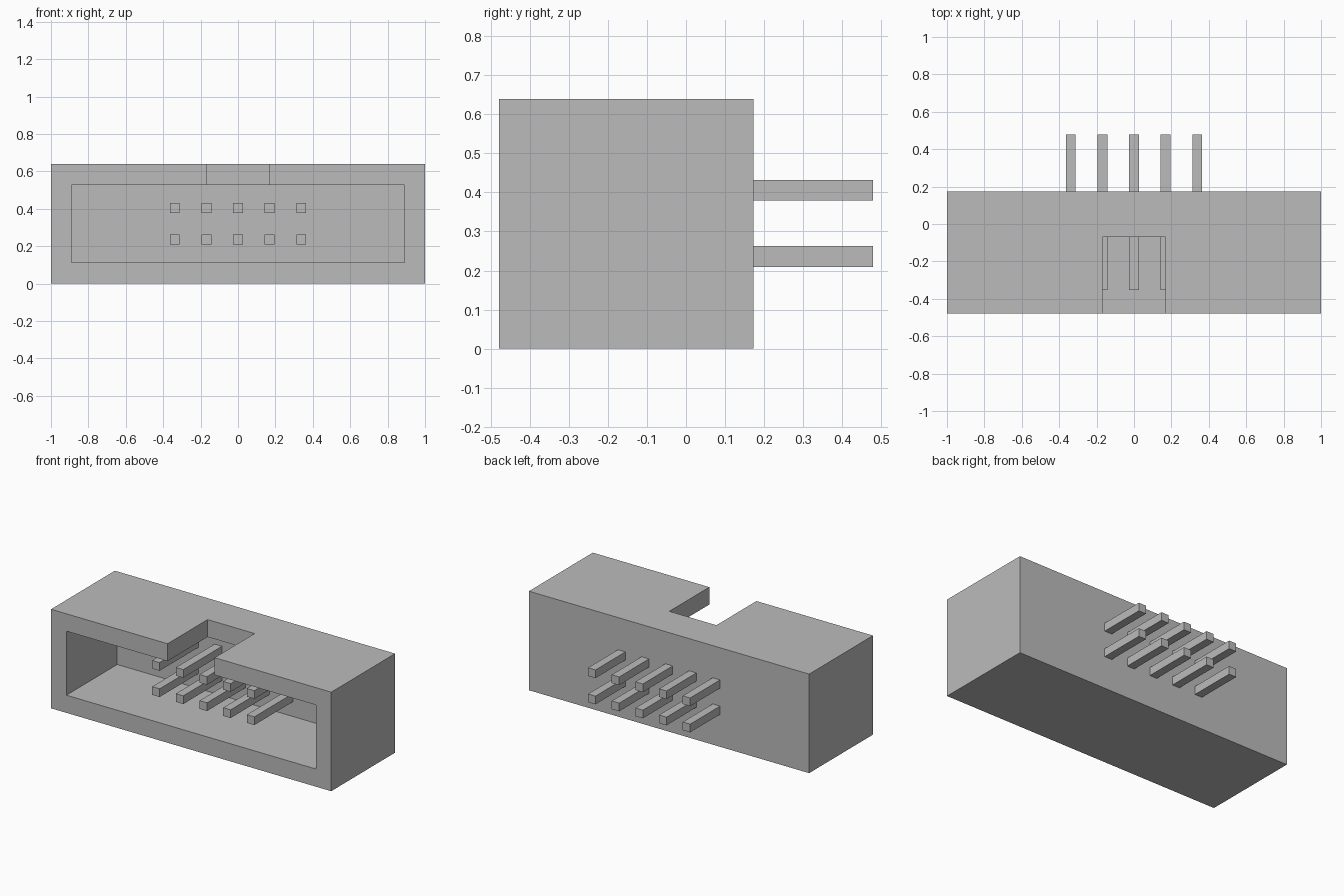
import bpy

if "Cube" in bpy.data.objects:
    bpy.data.objects.remove(bpy.data.objects["Cube"], do_unlink=True)

# Single grey material
grey = bpy.data.materials.new("grey")
grey.use_nodes = True
colour = (0.5, 0.5, 0.5, 1)
grey.diffuse_color = colour
grey.node_tree.nodes["Principled BSDF"].inputs["Base Color"].default_value = colour


def box(name, low, high):
    """Axis-aligned box between two opposite corners."""
    centre = [(a + b) / 2 for a, b in zip(low, high)]
    bpy.ops.mesh.primitive_cube_add(size=1, location=centre)
    obj = bpy.context.object
    obj.name = name
    obj.scale = [b - a for a, b in zip(low, high)]
    bpy.ops.object.transform_apply(location=False, rotation=False, scale=True)
    obj.data.materials.append(grey)
    return obj


def cut(target, cutter):
    """Subtract the cutter from the target and remove it."""
    cutter.hide_render = True
    mod = target.modifiers.new("cut", "BOOLEAN")
    mod.operation = "DIFFERENCE"
    mod.solver = "EXACT"
    mod.object = cutter
    bpy.context.view_layer.objects.active = target
    bpy.ops.object.modifier_apply(modifier=mod.name)
    bpy.data.objects.remove(cutter, do_unlink=True)


# Shroud: block with an open front cavity and a keying notch in the top wall
FRONT, BACK, HEIGHT = -0.478, 0.173, 0.639
housing = box("housing", (-1, FRONT, 0), (1, BACK, HEIGHT))
cut(housing, box("cavity_cutter", (-0.89, -0.7, 0.114), (0.89, 0.04, 0.527)))
cut(housing, box("notch_cutter", (-0.168, -0.7, 0.3), (0.168, -0.07, 0.8)))

# Two rows of five square pins passing through the back wall
PITCH, HALF = 0.169, 0.0265
for row, z in (("lower", 0.236), ("upper", 0.405)):
    for i in range(5):
        x = (i - 2) * PITCH
        box(f"{row}_pin_{i + 1}", (x - HALF, -0.354, z - HALF), (x + HALF, 0.478, z + HALF))
